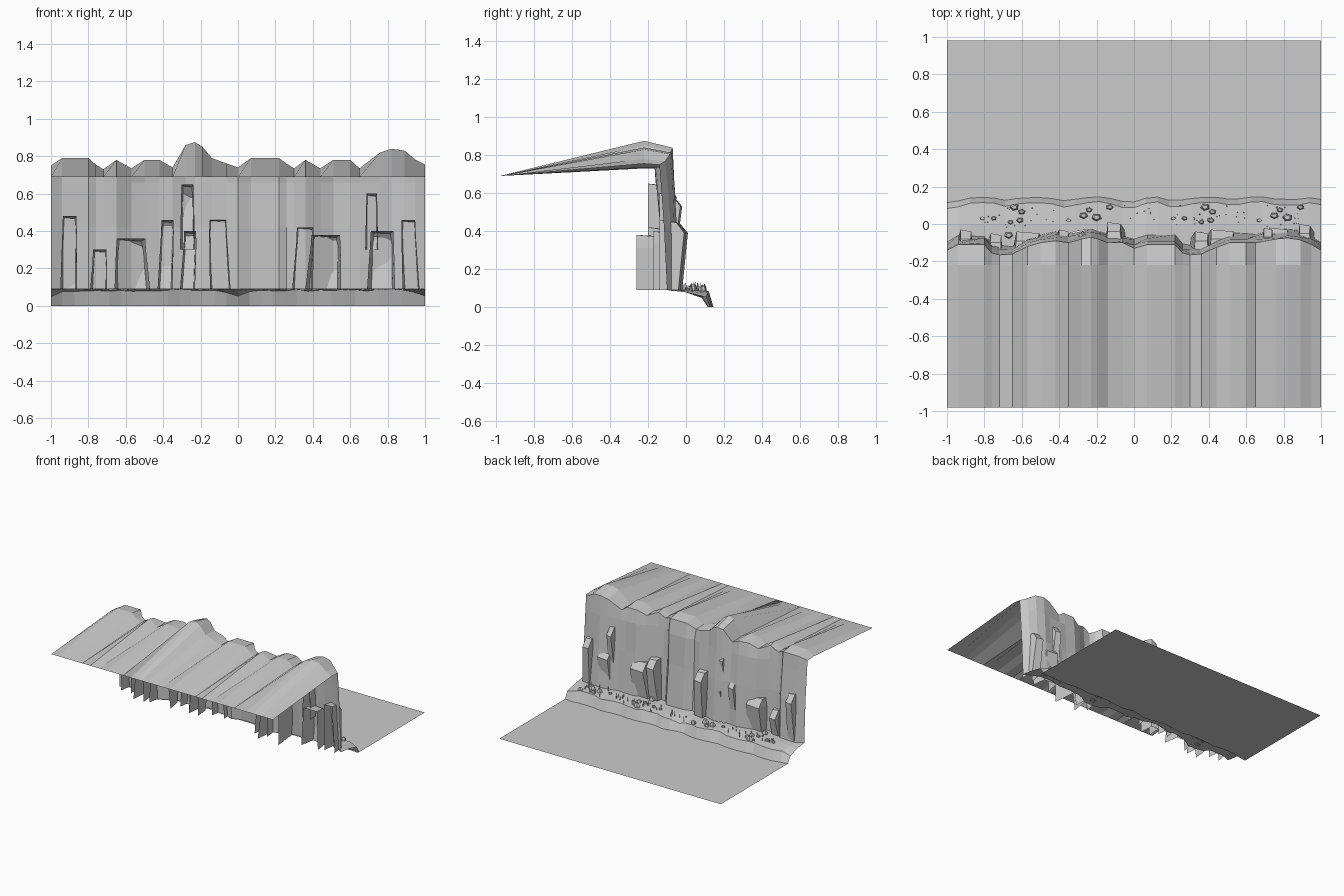
import bpy, math, random
from mathutils import Matrix

if "Cube" in bpy.data.objects:
    bpy.data.objects.remove(bpy.data.objects["Cube"])
random.seed(4)


def mesh_object(name, verts, faces):
    me = bpy.data.meshes.new(name)
    me.from_pydata(verts, [], faces)
    me.update()
    ob = bpy.data.objects.new(name, me)
    bpy.context.collection.objects.link(ob)
    return ob


def loft(name, rows):
    """Skin a list of equally long point rows with quads."""
    n = len(rows[0])
    verts = [p for r in rows for p in r]
    faces = [(r * n + i, r * n + i + 1, (r + 1) * n + i + 1, (r + 1) * n + i)
             for r in range(len(rows) - 1) for i in range(n - 1)]
    return mesh_object(name, verts, faces)


# cliff outline: x, lip y, crest height
outline = [(-1, -.14, .75), (-.94, -.11, .79), (-.8, -.11, .79), (-.76, -.155, .755),
           (-.72, -.165, .73), (-.65, -.16, .78), (-.57, -.12, .735), (-.5, -.10, .78),
           (-.42, -.09, .78), (-.35, -.10, .74), (-.28, -.08, .86), (-.23, -.07, .875),
           (-.19, -.08, .85), (-.14, -.10, .79), (-.06, -.10, .76), (0, -.13, .74),
           (.07, -.11, .79), (.22, -.11, .79), (.26, -.155, .76), (.3, -.165, .735),
           (.36, -.16, .78), (.44, -.125, .735), (.51, -.10, .78), (.6, -.10, .78),
           (.65, -.10, .735), (.76, -.08, .82), (.82, -.075, .84), (.89, -.085, .83),
           (.95, -.11, .78), (1, -.14, .755)]

# sloping plateau, from rear edge up to the crest and over to the lip
lip = [(x, y, max(.73, z - (z - .73) * .25)) for x, y, z in outline]
loft("plateau", [[(x, -.98, .69) for x, y, z in outline],
                 [(x, -.22, z) for x, y, z in outline], lip])

# cliff wall sheet
rows = [lip]
for h, out in ((.66, .012), (.42, .028), (.09, .045)):
    rows.append([(x, y + out + random.uniform(-.008, .008), h) for x, y, z in outline])
loft("cliff_wall", rows)

# ledge at the foot of the cliff
ledge = [[], [], [], []]
shore = []
for i in range(33):
    x = -1 + i / 16
    seam = max(0, 1 - abs(x - round(x)) / .1)
    wob = .012 * math.sin(x * 21) + random.uniform(-.006, .006)
    ye = (.108 + wob) * (1 - .15 * seam)
    yb = .137 + wob * .7 - .015 * seam
    base = min(outline, key=lambda p: abs(p[0] - x))[1]
    ledge[0].append((x, base + .04, .09))
    ledge[1].append((x, .0, .09 - .012 * seam))
    ledge[2].append((x, ye, .085 - .03 * seam + random.uniform(-.008, .004)))
    ledge[3].append((x, yb, 0))
    shore.append((x, yb - .015, 0))
loft("ledge", ledge)

# water
loft("water", [shore, [(p[0], .98, 0) for p in shore]])


def rock(name, x0, x1, yb, yf, zt, zb=.09, lean=0.0):
    """Tapered slab with a sloping top, open at the rear and bottom."""
    xc, w = (x0 + x1) / 2, (x1 - x0) / 2
    v = []
    for z, k, dx, front in ((zb, 1.0, 0, yf - .03), (zt - .07, .85, lean, yf)):
        v += [(xc - w * k + dx, yb, z), (xc - w * k * .7 + dx, front, z),
              (xc + w * k * .8 + dx, front - .01, z), (xc + w * k + dx, yb, z)]
    v += [(xc - w * .8 + lean, yb, zt), (xc - w * .6 + lean, yf - .05, zt - .01),
          (xc + w * .6 + lean, yf - .05, zt - .015), (xc + w * .8 + lean, yb, zt)]
    f = [(a + r, a + 1 + r, a + 5 + r, a + 4 + r) for r in (0, 4) for a in range(3)]
    f.append((8, 9, 10, 11))
    mesh_object(name, v, f)


# rocks bursting from the wall
for i, r in enumerate([
        (-.95, -.86, -.15, -.03, .48), (-.79, -.70, -.22, -.05, .30),
        (-.66, -.47, -.20, -.04, .36), (-.43, -.35, -.13, -.03, .46),
        (-.31, -.23, -.19, -.04, .40), (-.15, -.04, -.12, .01, .46),
        (.29, .40, -.20, -.04, .42), (.36, .55, -.26, -.03, .38),
        (.69, .84, -.17, -.02, .40), (.88, .97, -.14, .0, .46)]):
    rock("rock_%d" % i, *r, lean=random.uniform(-.015, .015))
for i, r in enumerate([(-.31, -.23, -.20, -.05, .65, .3), (.68, .75, -.14, -.02, .6, .3)]):
    rock("high_rock_%d" % i, *r)


# loose pebbles and grass, repeated along the two halves of the ledge
def pebble(name, x, y, r):
    ang = random.uniform(0, 6.28)
    v = []
    for z, k in ((.085, 1), (.10, .95), (.085 + r * 1.2, .6)):
        for j in range(5):
            a = ang + j * math.tau / 5
            v.append((x + r * k * math.cos(a), y + r * .75 * k * math.sin(a), z))
    f = [(s + j, s + (j + 1) % 5, s + 5 + (j + 1) % 5, s + 5 + j)
         for s in (0, 5) for j in range(5)]
    mesh_object(name, v, f + [(10, 11, 12, 13, 14)])


spots = [(-.64, .09, .026), (-.61, .02, .02), (-.66, .01, .016), (-.75, .03, .016),
         (-.81, .03, .014), (-.67, -.06, .025), (-.60, .065, .02), (-.27, .045, .024),
         (-.20, .035, .028), (-.35, .02, .014), (-.24, .075, .018), (-.13, .09, .02)]
for t in (0, 1.02):
    for i, (x, y, r) in enumerate(spots):
        pebble("pebble_%d_%d" % (t, i), x + t, y, r)

v, f = [], []
for i in range(60):
    x = random.choice((-.72, -.5, 0.02, .3, .5, .8)) + random.uniform(-.09, .09)
    y, h, n = random.uniform(-.02, .1), random.uniform(.02, .05), len(v)
    v += [(x - .004, y, .085), (x + .004, y, .085), (x, y + .005, .085),
          (x + random.uniform(-.006, .006), y, .09 + h)]
    f += [(n, n + 1, n + 3), (n + 1, n + 2, n + 3), (n + 2, n, n + 3)]
mesh_object("grass", v, f)
